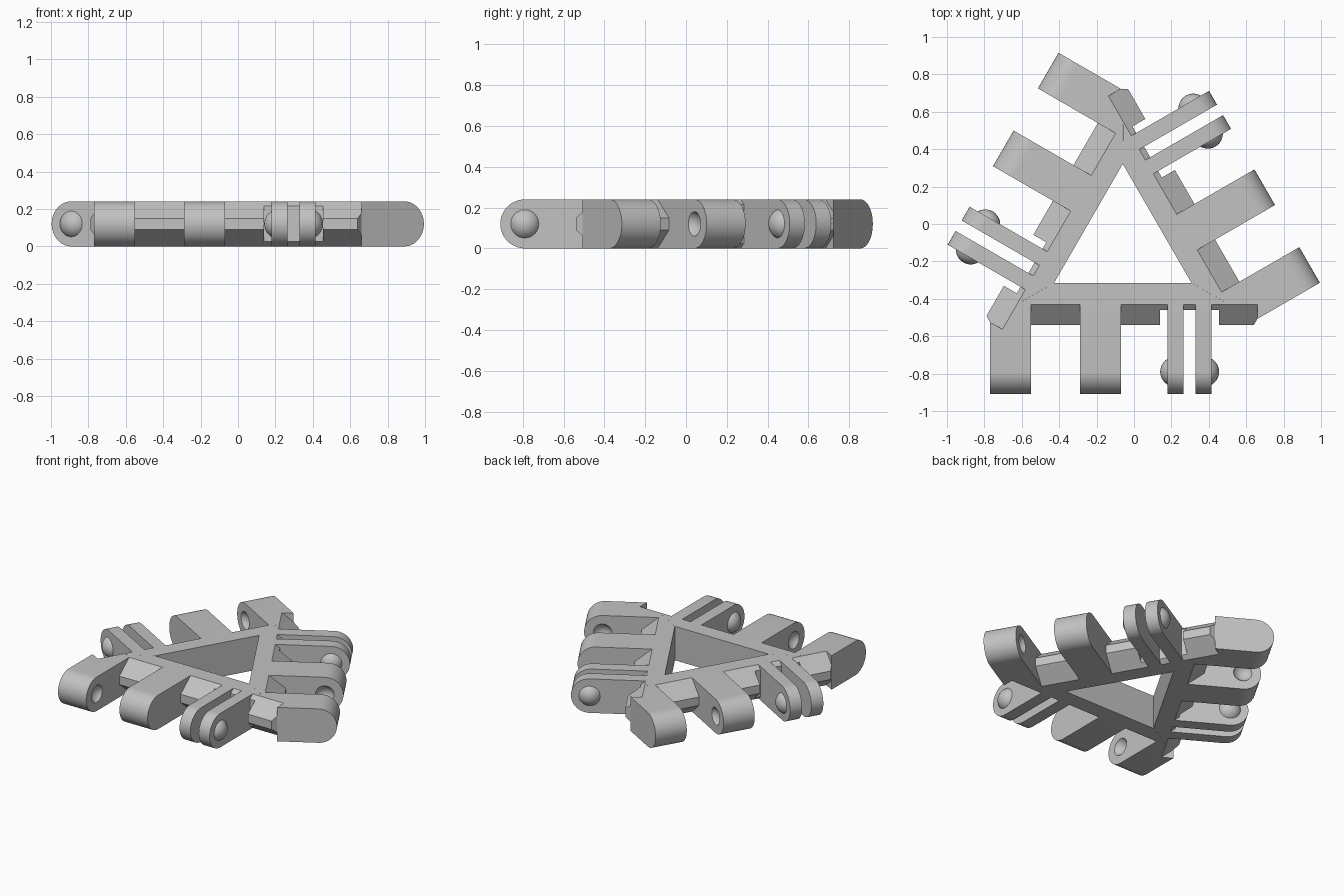
import bpy, bmesh, math
from mathutils import Matrix, Vector

cube = bpy.data.objects.get("Cube")
if cube:
    bpy.data.objects.remove(cube, do_unlink=True)

H = 0.24                       # thickness of the whole piece
R = H / 2                      # radius of the arm tips
PIVOT_Y = -0.79                # hinge axis
CENTRE = Vector((-0.06, -0.103, 0))

grey = bpy.data.materials.new("light grey")
grey.use_nodes = True
colour = (0.54, 0.54, 0.54, 1)
grey.diffuse_color = colour
grey.node_tree.nodes["Principled BSDF"].inputs["Base Color"].default_value = colour


def finish(bm, name):
    bmesh.ops.recalc_face_normals(bm, faces=bm.faces)
    mesh = bpy.data.meshes.new(name)
    bm.to_mesh(mesh)
    bm.free()
    mesh.materials.append(grey)
    obj = bpy.data.objects.new(name, mesh)
    bpy.context.collection.objects.link(obj)
    return obj


def prism(points, offset):
    bm = bmesh.new()
    face = bm.faces.new([bm.verts.new(p) for p in points])
    new = bmesh.ops.extrude_face_region(bm, geom=[face])["geom"]
    bmesh.ops.translate(bm, vec=offset, verts=[v for v in new if isinstance(v, bmesh.types.BMVert)])
    return bm


def plan_prism(name, outline):
    return finish(prism([(x, y, 0) for x, y in outline], (0, 0, H)), name)


def side_prism(profile, x0, x1):
    return prism([(x0, y, z) for y, z in profile], (x1 - x0, 0, 0))


def arm(name, x0, x1, root_y):
    # straight bar with a half-round tip
    tip = [math.radians(90 + 180 * i / 24) for i in range(25)]
    profile = [(root_y, 0), (root_y, H)]
    profile += [(PIVOT_Y + R * math.cos(a), R + R * math.sin(a)) for a in tip]
    return finish(side_prism(profile, x0, x1), name)


def sphere(name, x, radius):
    bm = bmesh.new()
    bmesh.ops.create_uvsphere(bm, u_segments=32, v_segments=16, radius=radius,
                              matrix=Matrix.Translation((x, PIVOT_Y, R)))
    return bm


def cut_socket(obj, face_x, side):
    # shallow round dimple in the side of an arm
    cutter = finish(sphere("socket", face_x + side * 0.034, 0.069), "socket_cutter")
    cutter.hide_render = True
    mod = obj.modifiers.new("socket", 'BOOLEAN')
    mod.operation, mod.object, mod.solver = 'DIFFERENCE', cutter, 'EXACT'
    deps = bpy.context.evaluated_depsgraph_get()
    obj.data = bpy.data.meshes.new_from_object(obj.evaluated_get(deps))
    obj.modifiers.clear()
    bpy.data.objects.remove(cutter, do_unlink=True)


def ball(name, face_x, side):
    # spherical cap standing proud of the clip
    bm = sphere(name, face_x - side * 0.04, 0.08)
    bmesh.ops.bisect_plane(bm, geom=bm.verts[:] + bm.edges[:] + bm.faces[:],
                           plane_co=(face_x - side * 0.01, 0, 0), plane_no=(-side, 0, 0),
                           clear_outer=True)
    bmesh.ops.holes_fill(bm, edges=[e for e in bm.edges if e.is_boundary])
    return finish(bm, name)


parts = []

# one beam of the triangular frame
parts.append(plan_prism("frame_beam", [(-0.427, -0.315), (0.307, -0.315),
                                       (0.506, -0.43), (-0.626, -0.43)]))

# corner arm with its angled root, and middle arm
corner = arm("corner_arm", -0.77, -0.55, -0.563)
cut_socket(corner, -0.55, 1)
root = plan_prism("corner_arm_root", [(-0.77, -0.563), (-0.55, -0.563), (-0.55, -0.387),
                                      (-0.626, -0.43), (-0.703, -0.563), (-0.77, -0.525)])
middle = arm("middle_arm", -0.29, -0.07, -0.42)
cut_socket(middle, -0.29, -1)
parts += [corner, root, middle]

# pair of thin clips with balls on their outer sides
parts += [arm("inner_clip", 0.18, 0.265, -0.42), arm("outer_clip", 0.33, 0.415, -0.42),
          ball("inner_ball", 0.18, -1), ball("outer_ball", 0.415, 1)]

# bevelled ridge between the arms, and its trimmed strip behind the clips
ridge = [(-0.42, 0), (-0.43, 0), (-0.54, 0.09), (-0.54, 0.15), (-0.43, H), (-0.42, H)]
strip = [(-0.42, 0), (-0.43, 0), (-0.46, 0.025), (-0.46, 0.215), (-0.43, H), (-0.42, H)]
parts.append(finish(side_prism(ridge, -0.55, -0.29), "corner_ridge"))
parts.append(finish(side_prism(ridge, -0.07, 0.14), "middle_ridge"))
parts.append(finish(side_prism(strip, 0.14, 0.455), "clip_strip"))
end = side_prism(ridge, 0.455, 0.66)
bmesh.ops.bisect_plane(end, geom=end.verts[:] + end.edges[:] + end.faces[:],
                       plane_co=(0.66, -0.507, 0), plane_no=(0.033, -0.02, 0), clear_outer=True)
bmesh.ops.holes_fill(end, edges=[e for e in end.edges if e.is_boundary])
parts.append(finish(end, "end_ridge"))

# smooth the round surfaces, keep the edges sharp
bpy.ops.object.select_all(action='DESELECT')
for obj in parts:
    obj.select_set(True)
bpy.context.view_layer.objects.active = parts[0]
bpy.ops.object.shade_smooth_by_angle(angle=math.radians(30))

# repeat the side around the triangle
for obj in parts:
    base = obj.name
    for turn, where in ((1, "right"), (2, "left")):
        copy = obj.copy()
        copy.name = base + "_" + where
        copy.matrix_world = (Matrix.Translation(CENTRE) @ Matrix.Rotation(turn * math.tau / 3, 4, 'Z')
                             @ Matrix.Translation(-CENTRE))
        bpy.context.collection.objects.link(copy)
    obj.name = base + "_front"
